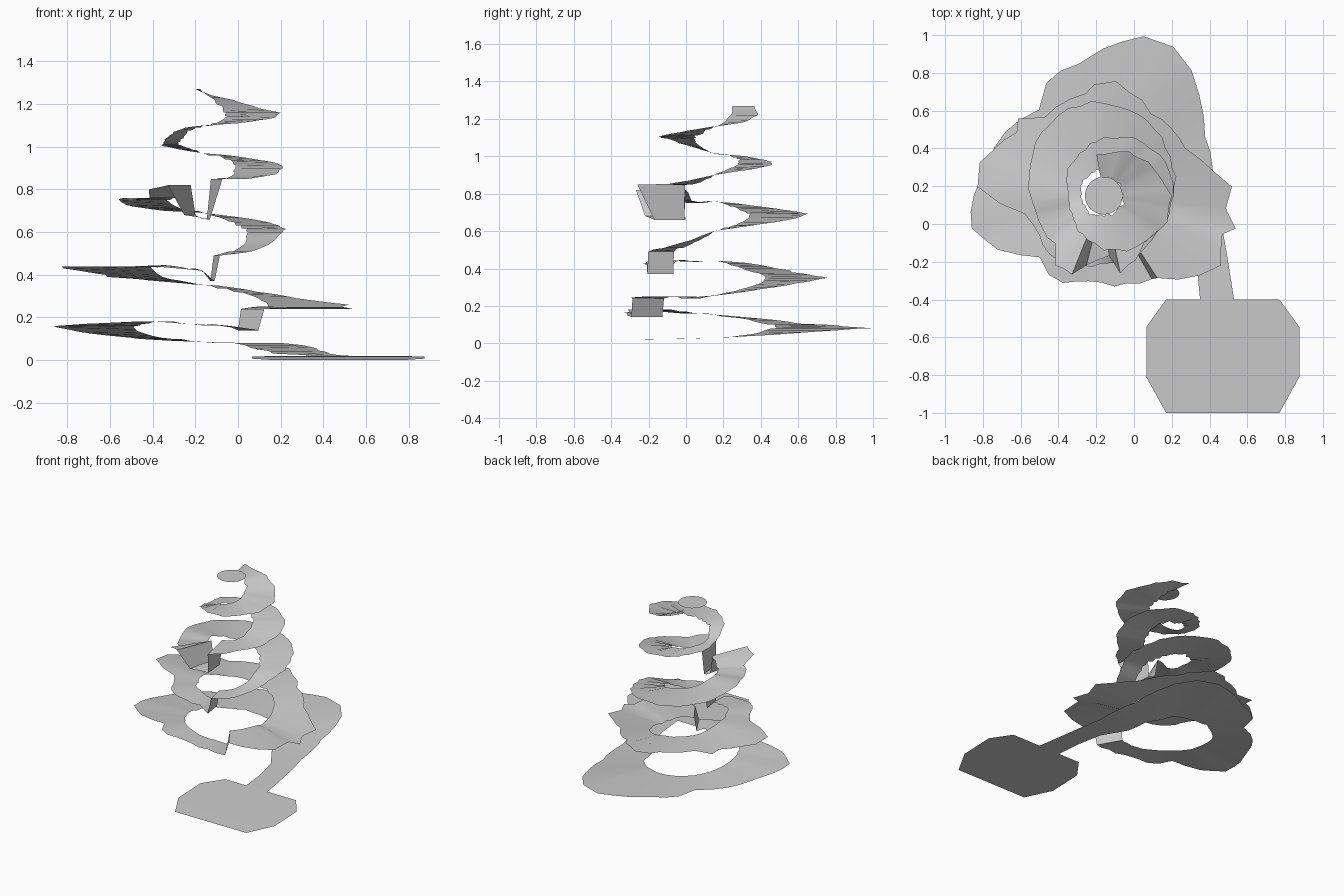
import bpy
import bmesh
import math
import random
from mathutils import Vector

random.seed(4)
default_cube = bpy.data.objects.get("Cube")
if default_cube:
    bpy.data.objects.remove(default_cube, do_unlink=True)

# One plain material for everything
grey = bpy.data.materials.new("plain grey")
grey.use_nodes = True
colour = (0.6, 0.6, 0.6, 1)
grey.diffuse_color = colour
grey.node_tree.nodes["Principled BSDF"].inputs["Base Color"].default_value = colour

SPIRE_AXIS = Vector((-0.16, 0.15, 0))


def make_object(name, bm):
    """Turn a bmesh into a smooth shaded object with the shared material."""
    bmesh.ops.remove_doubles(bm, verts=bm.verts, dist=0.0005)
    bmesh.ops.recalc_face_normals(bm, faces=bm.faces)
    if sum(f.normal.z * f.calc_area() for f in bm.faces) < 0:
        bmesh.ops.reverse_faces(bm, faces=bm.faces)
    mesh = bpy.data.meshes.new(name)
    bm.to_mesh(mesh)
    bm.free()
    mesh.materials.append(grey)
    obj = bpy.data.objects.new(name, mesh)
    bpy.context.scene.collection.objects.link(obj)
    bpy.ops.object.select_all(action="DESELECT")
    obj.select_set(True)
    bpy.context.view_layer.objects.active = obj
    bpy.ops.object.shade_smooth_by_angle(angle=math.radians(40))
    return obj


def strip(name, sections):
    """Join successive pairs of edge points into a thin ribbon."""
    bm = bmesh.new()
    rows = [[bm.verts.new(p) for p in pair] for pair in sections]
    for a, b in zip(rows, rows[1:]):
        bm.faces.new((a[0], a[1], b[1], b[0]))
    return make_object(name, bm)


def polar(degrees, radius, height):
    angle = math.radians(degrees)
    return SPIRE_AXIS + Vector((radius * math.cos(angle), radius * math.sin(angle), height))


def ring_sections(keys, inner_start, inner_end, step=8):
    """Interpolate (degrees, outer radius, height) keys into ribbon sections."""
    first, last = keys[0][0], keys[-1][0]
    sections = []
    for (d0, r0, z0), (d1, r1, z1) in zip(keys, keys[1:]):
        count = max(1, round((d1 - d0) / step))
        for i in range(count):
            t = i / count
            degrees = d0 + (d1 - d0) * t
            along = (degrees - first) / (last - first)
            inner = inner_start + (inner_end - inner_start) * along
            outer = r0 + (r1 - r0) * t
            height = z0 + (z1 - z0) * t
            # Slight unevenness of the rough path edges
            wobble = random.uniform(-0.012, 0.012) if i else 0
            sections.append((polar(degrees, inner + wobble, height + wobble / 2),
                             polar(degrees, outer + wobble, height)))
    sections.append((polar(last, inner_end, keys[-1][2]),
                     polar(last, keys[-1][1], keys[-1][2])))
    return sections


# Winding path, one key list for each turn
base_turn = [
    (0, .59, .03), (30, .62, .045), (55, .81, .07), (65, .87, .08), (76, .87, .08),
    (90, .78, .085), (101, .71, .09), (117, .67, .1), (127, .57, .105), (138, .6, .115),
    (165, .64, .14), (187, .71, .16), (194, .72, .16), (207, .63, .17), (224, .47, .18),
    (235, .51, .18), (245, .51, .18), (260, .46, .17), (285, .48, .16), (300, .51, .14),
]
second_turn = [
    (-60, .51, .14), (-57, .52, .24), (-31, .72, .25), (-18, .66, .25), (-14, .72, .24),
    (-6, .65, .25), (4, .68, .26), (12, .6, .27), (30, .5, .29), (60, .5, .32),
    (84, .61, .35), (95, .59, .355), (100, .55, .36), (127, .52, .38), (138, .61, .39),
    (144, .57, .4), (165, .68, .43), (176, .67, .44), (193, .43, .44), (212, .4, .44),
    (235, .42, .44), (268, .36, .42), (278, .36, .37),
]
third_turn = [
    (-82, .36, .37), (-78, .36, .49), (-50, .35, .51), (-22, .34, .55), (0, .37, .6),
    (30, .41, .63), (60, .46, .66), (90, .49, .69), (112, .5, .7), (135, .47, .72),
    (165, .41, .75), (185, .38, .76), (200, .37, .75), (225, .36, .76), (235, .45, .8),
    (248, .45, .82), (256, .38, .68), (275, .32, .66),
]
fourth_turn = [
    (-85, .32, .66), (-78, .42, .85), (-50, .33, .85), (-22, .36, .87), (0, .37, .9),
    (20, .37, .92), (45, .35, .94), (70, .33, .96), (90, .31, .97), (112, .26, .985),
    (135, .24, 1), (165, .2, 1.01), (185, .19, 1.02), (225, .21, 1.06), (250, .25, 1.09),
    (270, .29, 1.1),
]
top_turn = [
    (-90, .29, 1.1), (-60, .32, 1.11), (-30, .35, 1.13), (0, .36, 1.16),
    (30, .3, 1.18), (60, .27, 1.22), (80, .23, 1.24), (100, .22, 1.27),
]
strip("base_path_turn", ring_sections(base_turn, .34, .32))
strip("second_path_turn", ring_sections(second_turn, .32, .22))
strip("third_path_turn", ring_sections(third_turn, .22, .16))
strip("fourth_path_turn", ring_sections(fourth_turn, .16, .11))
strip("top_path_turn", ring_sections(top_turn, .11, .1))

# Straight walkway between the platform and the lowest turn
strip("walkway", [
    (Vector((.35, -.4, .02)), Vector((.53, -.4, .02))),
    (Vector((.33, -.2, .022)), Vector((.49, -.15, .022))),
    (Vector((.29, -.02, .025)), Vector((.46, .02, .025))),
    (polar(0, .34, .03), polar(0, .59, .03)),
])

# Eight-sided entrance platform, falling slightly towards the front
strip("entrance_platform", [
    (Vector((.47 - half, y, z)), Vector((.47 + half, y, z)))
    for half, y, z in ((.3, -.4, .02), (.405, -.545, .016), (.405, -.81, .007), (.3, -1, 0))
])

# Round summit plate
bm = bmesh.new()
bmesh.ops.create_circle(bm, cap_ends=True, segments=24, radius=.1)
bmesh.ops.translate(bm, verts=bm.verts, vec=SPIRE_AXIS + Vector((0, 0, 1.27)))
make_object("summit_plate", bm)
